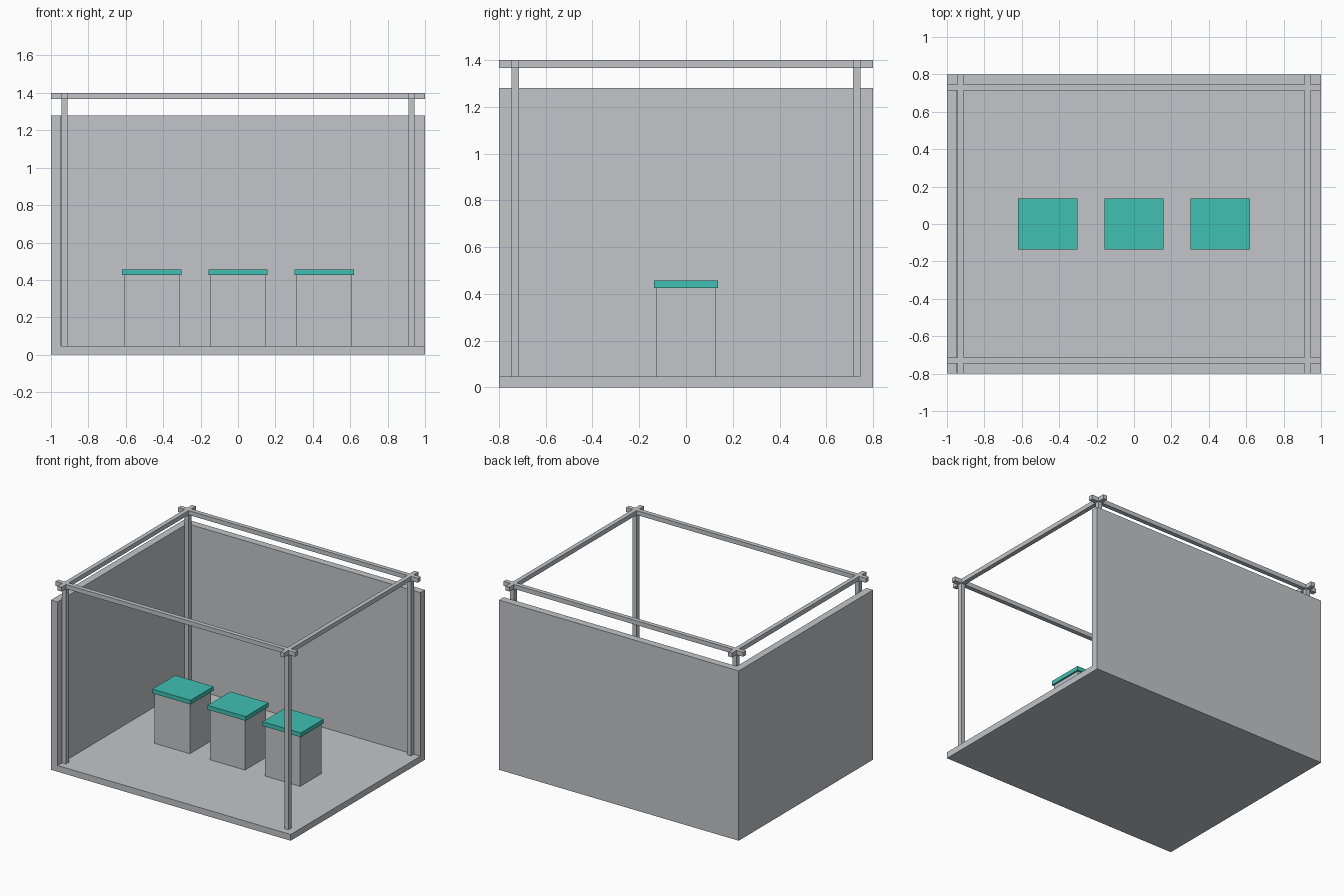
import bpy

cube = bpy.data.objects.get("Cube")
if cube:
    bpy.data.objects.remove(cube, do_unlink=True)


def material(name, rgb):
    mat = bpy.data.materials.new(name)
    mat.use_nodes = True
    mat.diffuse_color = (*rgb, 1)
    mat.node_tree.nodes["Principled BSDF"].inputs["Base Color"].default_value = (*rgb, 1)
    return mat


grey = material("light grey", (0.54, 0.56, 0.58))
teal = material("teal", (0.05, 0.53, 0.45))


def box(name, x, y, z, mat=grey):
    """Box spanning the (low, high) range given for each axis."""
    spans = (x, y, z)
    bpy.ops.mesh.primitive_cube_add(size=1, location=[sum(s) / 2 for s in spans])
    obj = bpy.context.object
    obj.name = name
    obj.scale = [s[1] - s[0] for s in spans]
    bpy.ops.object.transform_apply(location=False, rotation=False, scale=True)
    obj.data.materials.append(mat)
    return obj


def around(centre, half):
    return centre - half, centre + half


W, D = 1.0, 0.8            # half width and half depth
WALL, FLOOR = 0.055, 0.047
WALL_TOP, TOP = 1.28, 1.4
BAR = 0.0165               # half thickness of posts and rails
PX, PY = 0.928, 0.73       # frame centre lines
RAIL = (TOP - 2 * BAR, TOP)

# Floor and the two walls
box("floor", (-W + WALL, W), (-D, D - WALL), (0, FLOOR))
box("back_wall", (-W, W), (D - WALL, D), (0, WALL_TOP))
box("side_wall", (-W, -W + WALL), (-D, D - WALL), (0, WALL_TOP))

# Open frame: four posts, with rails crossing at the corners
for sx, side in ((-1, "right"), (1, "left")):
    box(f"{side}_rail", around(sx * PX, BAR), (-D, D), RAIL)
    for sy, end in ((-1, "front"), (1, "back")):
        box(f"{end}_{side}_post", around(sx * PX, BAR), around(sy * PY, BAR), (FLOOR, RAIL[0]))
for sy, end in ((-1, "front"), (1, "back")):
    box(f"{end}_rail", (-W, W), around(sy * PY, BAR), RAIL)

# Row of display stands with overhanging tops
for i, x in enumerate((-0.46, 0, 0.46), 1):
    box(f"stand_{i}", around(x, 0.147), around(0, 0.126), (FLOOR, 0.425))
    box(f"stand_top_{i}", around(x, 0.159), around(0, 0.136), (0.425, 0.457), teal)
